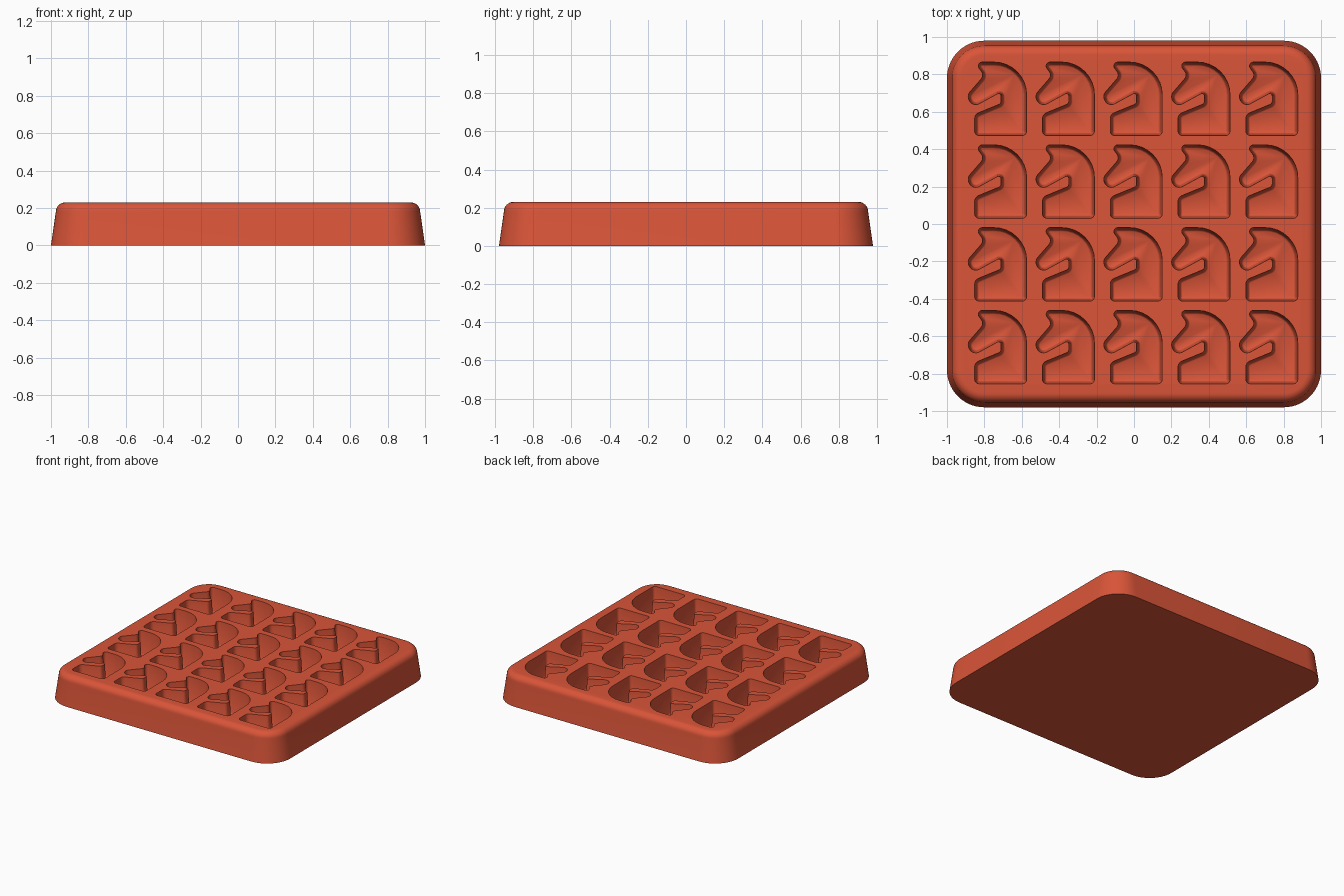
import bpy, bmesh, math
from mathutils import Vector

if "Cube" in bpy.data.objects:
    bpy.data.objects.remove(bpy.data.objects["Cube"])

red = bpy.data.materials.new("terracotta red")
red.use_nodes = True
color = (0.70, 0.09, 0.04, 1)
red.diffuse_color = color
red.node_tree.nodes["Principled BSDF"].inputs["Base Color"].default_value = color


def rounded_outline(corners, inset, steps):
    """Counter-clockwise polygon with rounded corners, moved inwards by inset."""
    points = []
    for i, (x, y, r) in enumerate(corners):
        p = Vector((x, y))
        u = (p - Vector(corners[i - 1][:2])).normalized()
        v = (Vector(corners[(i + 1) % len(corners)][:2]) - p).normalized()
        turn = math.atan2(u.x * v.y - u.y * v.x, u.dot(v))
        side = 1 if turn > 0 else -1
        normal = Vector((u.y, -u.x))
        centre = p - u * r * math.tan(abs(turn) / 2) - normal * r * side
        start = math.atan2(normal.y, normal.x)
        for k in range(steps + 1):
            a = start + turn * k / steps
            points.append(centre + Vector((math.cos(a), math.sin(a))) * (r * side - inset))
    return points


def add_loft(bm, corners, levels, steps, offset=(0, 0)):
    """Closed solid through outlines given as (height, inset) levels."""
    rings = [[bm.verts.new((p.x + offset[0], p.y + offset[1], z))
              for p in rounded_outline(corners, inset, steps)] for z, inset in levels]
    for low, high in zip(rings, rings[1:]):
        for i in range(len(low)):
            bm.faces.new((low[i - 1], low[i], high[i], high[i - 1]))
    bm.faces.new(rings[0][::-1])
    bm.faces.new(rings[-1])


def make_object(name, bm):
    mesh = bpy.data.meshes.new(name)
    bm.to_mesh(mesh)
    bm.free()
    mesh.materials.append(red)
    obj = bpy.data.objects.new(name, mesh)
    bpy.context.collection.objects.link(obj)
    return obj


# Tray block: drafted sides and a rounded top edge
W, D, H, R, FILLET, DRAFT = 1.0, 0.98, 0.23, 0.2, 0.05, 0.026
block = [(-W, -D, R), (W, -D, R), (W, D, R), (-W, D, R)]
levels = [(0, 0)]
for k in range(9):
    a = math.pi / 2 * k / 8
    levels.append((H - FILLET + FILLET * math.sin(a), DRAFT + FILLET * (1 - math.cos(a))))
bm = bmesh.new()
add_loft(bm, block, levels, 14)
tray = make_object("tray", bm)

# Horse-head pocket outline: corner x, y and radius, counter-clockwise
horse = [
    (-0.128, -0.195, 0.025), (0.152, -0.195, 0.025),   # base
    (0.152, 0.200, 0.175),                             # mane
    (-0.130, 0.200, 0.022), (-0.077, 0.128, 0.030),    # ear
    (-0.168, 0.023, 0.040), (-0.143, -0.047, 0.040),   # muzzle
    (0.013, 0.038, 0.012), (0.013, -0.022, 0.018),     # throat
    (-0.128, -0.080, 0.035),                           # chest
]
FLOOR = 0.04
pocket_levels = [(FLOOR, 0.022), (FLOOR + 0.004, 0.016), (FLOOR + 0.012, 0.012), (H + 0.02, 0)]
bm = bmesh.new()
for col in range(5):
    for row in range(4):
        add_loft(bm, horse, pocket_levels, 8,
                 ((col - 2) * 0.3625, (row - 1.5) * 0.4425 + 0.003))
cutter = make_object("pocket_cutter", bm)
cutter.hide_render = True

# Cut the pockets and bake the result into the tray
cut = tray.modifiers.new("pockets", "BOOLEAN")
cut.operation = "DIFFERENCE"
cut.solver = "EXACT"
cut.object = cutter
bpy.ops.object.select_all(action="DESELECT")
bpy.context.view_layer.objects.active = tray
tray.select_set(True)
bpy.ops.object.modifier_apply(modifier=cut.name)
bpy.data.objects.remove(cutter)
bpy.ops.object.shade_smooth_by_angle(angle=math.radians(35))
